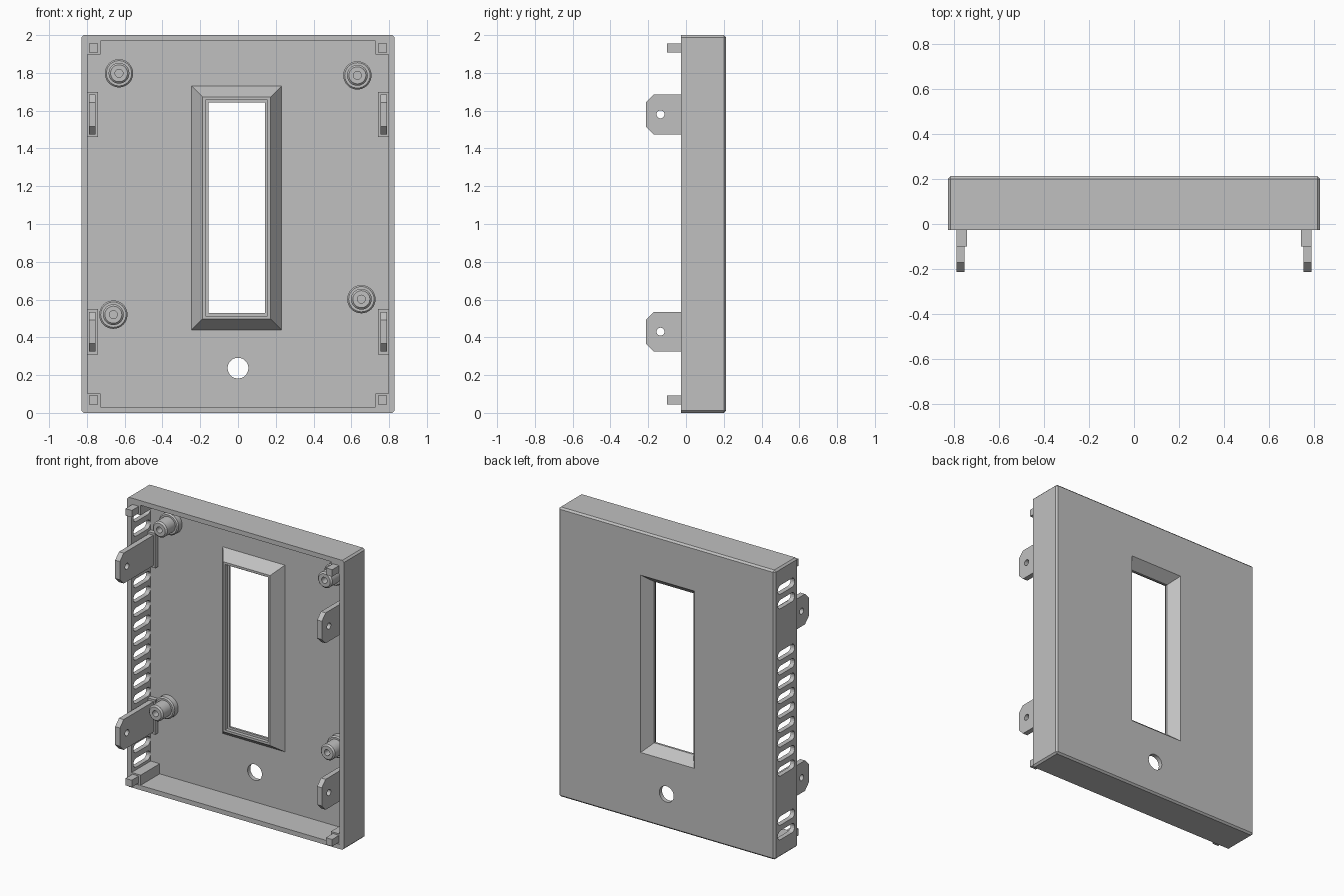
import bpy, bmesh, math
from mathutils import Matrix, Vector

if "Cube" in bpy.data.objects:
    bpy.data.objects.remove(bpy.data.objects["Cube"])

HX, Y0, Y1, ZT = 0.828, -0.027, 0.213, 2.0   # outer shell extents
WALL, PANEL = 0.032, 0.183                   # wall thickness, inner face of the panel

grey = bpy.data.materials.new("grey plastic")
grey.diffuse_color = (0.53, 0.53, 0.53, 1)
grey.use_nodes = True
grey.node_tree.nodes["Principled BSDF"].inputs["Base Color"].default_value = grey.diffuse_color


def make(name, bm, smooth=False):
    bmesh.ops.recalc_face_normals(bm, faces=bm.faces)
    me = bpy.data.meshes.new(name)
    bm.to_mesh(me)
    bm.free()
    ob = bpy.data.objects.new(name, me)
    bpy.context.collection.objects.link(ob)
    me.materials.append(grey)
    if smooth:
        bpy.ops.object.select_all(action='DESELECT')
        ob.select_set(True)
        bpy.context.view_layer.objects.active = ob
        bpy.ops.object.shade_smooth_by_angle(angle=math.radians(30))
    return ob


def add_box(bm, x, y, z):
    c = [(a + b) / 2 for a, b in (x, y, z)]
    s = [abs(b - a) for a, b in (x, y, z)]
    mat = Matrix.Translation(c) @ Matrix.Diagonal((*s, 1))
    return bmesh.ops.create_cube(bm, size=1, matrix=mat)["verts"]


def add_prism(bm, pts, offset):
    """Extrude a closed outline of 3D points along an offset."""
    f = bm.faces.new([bm.verts.new(p) for p in pts])
    new = bmesh.ops.extrude_face_region(bm, geom=[f])["geom"]
    bmesh.ops.translate(bm, vec=offset, verts=[v for v in new if isinstance(v, bmesh.types.BMVert)])


def circle(r, n=32):
    return [(r * math.cos(2 * math.pi * i / n), r * math.sin(2 * math.pi * i / n)) for i in range(n)]


def cut(ob, cutter):
    mod = ob.modifiers.new("cut", 'BOOLEAN')
    mod.object, mod.operation, mod.solver = cutter, 'DIFFERENCE', 'EXACT'
    bpy.context.view_layer.objects.active = ob
    bpy.ops.object.modifier_apply(modifier=mod.name)
    bpy.data.objects.remove(cutter)


def rings(bm, loops, closed):
    """Bridge equal-length vertex loops into a band."""
    vs = [[bm.verts.new(p) for p in lp] for lp in loops]
    n = len(vs[0])
    for k in range(len(vs) if closed else len(vs) - 1):
        a, b = vs[k], vs[(k + 1) % len(vs)]
        for i in range(n):
            bm.faces.new((a[i], a[(i + 1) % n], b[(i + 1) % n], b[i]))


# Window outline, inset from the foot of the raised frame
def window(inset, y):
    hx, hz = 0.2375 - inset, 0.645 - inset
    return [(-0.0075 + sx * hx, y, 1.085 + sz * hz) for sx, sz in ((-1, -1), (1, -1), (1, 1), (-1, 1))]


# Shell: box with chamfered outer edges, hollowed from the front
bm = bmesh.new()
add_box(bm, (-HX, HX), (Y0, Y1), (0, ZT))
edges = [e for e in bm.edges if not all(v.co.y < 0 for v in e.verts)]
bmesh.ops.bevel(bm, geom=edges, offset=0.012, segments=1, affect='EDGES')
shell = make("shell", bm)
bm = bmesh.new()
add_box(bm, (-HX + WALL, HX - WALL), (Y0 - 0.1, PANEL), (WALL, ZT - WALL))
cut(shell, make("cavity_cutter", bm))

# Window and round button hole through the panel
bm = bmesh.new()
add_prism(bm, window(0.0325, 0.1), Vector((0, 0.2, 0)))
add_prism(bm, [(x, 0.1, 0.237 + z) for x, z in circle(0.055)], Vector((0, 0.2, 0)))
cut(shell, make("panel_cutter", bm))

# Rounded vent slots in the left wall
bm = bmesh.new()
slots = [0.152, 0.252] + [0.592 + 0.1 * i for i in range(9)] + [1.748, 1.848]
for z in slots:
    r, half = 0.031, 0.062
    pts = []
    for i in range(9):
        a = -math.pi / 2 + math.pi * i / 8
        pts.append((half + r * math.cos(a), r * math.sin(a)))
    pts += [(-y, -dz) for y, dz in pts]
    add_prism(bm, [(-HX - 0.05, 0.088 + y, z + dz) for y, dz in pts], Vector((0.1, 0, 0)))
cut(shell, make("vent_cutter", bm))

# Raised window frame: sloped outside, stepped lip, funnel at the back
bm = bmesh.new()
rings(bm, [window(*p) for p in ((0, PANEL), (0.0575, 0.105), (0.073, 0.105), (0.073, 0.13),
                                (0.088, 0.13), (0.088, 0.145), (0.0325, Y1), (0.0325, PANEL))], True)
make("window_frame", bm)

# Screw standoffs: flange, post and blind screw hole
for i, (x, z) in enumerate([(-0.63, 1.798), (0.632, 1.787), (-0.66, 0.52), (0.653, 0.602)]):
    bm = bmesh.new()
    prof = [(0.075, PANEL + 0.005), (0.075, 0.145), (0.067, 0.137), (0.055, 0.137), (0.055, 0.05),
            (0.045, 0.04), (0.021, 0.04), (0.021, 0.13), (0.001, 0.13)]
    rings(bm, [[(x + cx, y, z + cz) for cx, cz in circle(r)] for r, y in prof], False)
    bmesh.ops.holes_fill(bm, edges=bm.edges, sides=0)
    make(f"standoff_{i + 1}", bm, True)

for side, s in (("left", -1), ("right", 1)):
    # Corner blocks with locating pegs
    for level, zc, d in (("bottom", WALL, 1), ("top", ZT - WALL, -1)):
        bm = bmesh.new()
        add_box(bm, (s * 0.8, s * 0.727), (Y0 + 0.003, PANEL + 0.005), (zc - d * 0.005, zc + d * 0.07))
        make(f"{level}_{side}_corner_block", bm)
        bm = bmesh.new()
        add_box(bm, (s * 0.79, s * 0.742), (-0.1, 0), (zc + d * 0.012, zc + d * 0.06))
        make(f"{level}_{side}_peg", bm)
    # Mounting tabs with clipped corners, a screw hole and a foot
    for level, z in (("lower", 0.43), ("upper", 1.58)):
        bm = bmesh.new()
        c, h, tip = 0.042, 0.105, -0.213
        prof = [(PANEL + 0.005, -h), (tip + c, -h), (tip, -h + c), (tip, h - c), (tip + c, h), (PANEL + 0.005, h)]
        add_prism(bm, [(s * 0.79, y, z + dz) for y, dz in prof], Vector((-s * 0.036, 0, 0)))
        tab = make(f"{level}_{side}_tab", bm)
        bm = bmesh.new()
        add_prism(bm, [(s * 0.9, -0.135 + y, z + dz) for y, dz in circle(0.021, 24)], Vector((-s * 0.3, 0, 0)))
        cut(tab, make("tab_hole_cutter", bm))
        bm = bmesh.new()
        add_box(bm, (s * 0.8, s * 0.74), (PANEL - 0.03, PANEL + 0.005), (z - 0.12, z + 0.12))
        make(f"{level}_{side}_tab_foot", bm)
